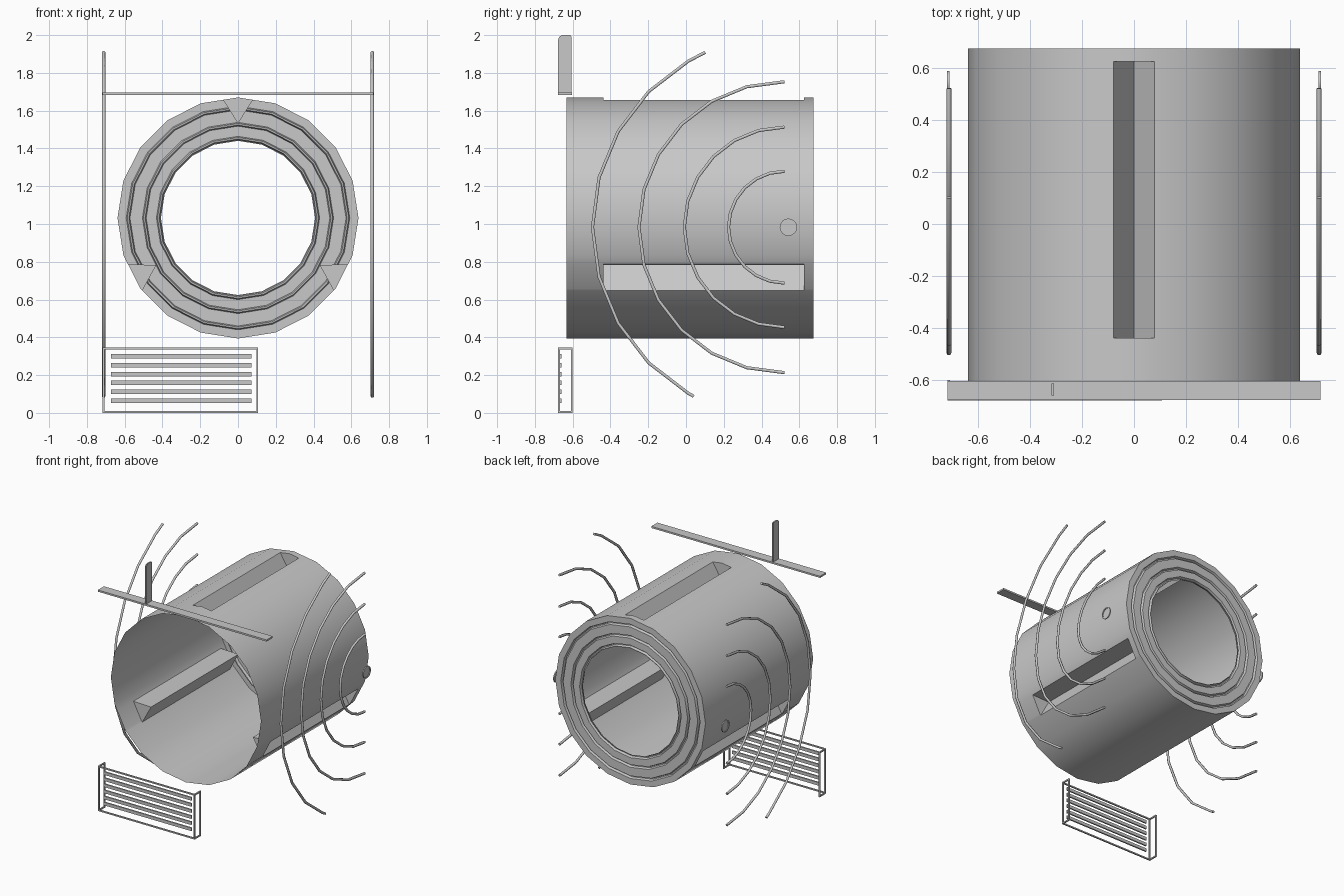
import bpy, bmesh, math
from mathutils import Vector

old = bpy.data.objects.get("Cube")
if old:
    bpy.data.objects.remove(old, do_unlink=True)

grey = bpy.data.materials.new("plain_grey")
grey.use_nodes = True
COL = (0.58, 0.58, 0.58, 1)
grey.diffuse_color = COL
grey.node_tree.nodes["Principled BSDF"].inputs["Base Color"].default_value = COL

CZ, R, SIDES = 1.032, 0.638, 20      # drum axis height, radius, sides
STEP = 360 / SIDES


def finish(name, bm, smooth=False, normals=True):
    if normals:
        bmesh.ops.recalc_face_normals(bm, faces=bm.faces[:])
    me = bpy.data.meshes.new(name)
    bm.to_mesh(me)
    bm.free()
    ob = bpy.data.objects.new(name, me)
    bpy.context.collection.objects.link(ob)
    me.materials.append(grey)
    if smooth:
        shade(ob)
    return ob


def shade(ob):
    bpy.ops.object.select_all(action='DESELECT')
    ob.select_set(True)
    bpy.context.view_layer.objects.active = ob
    bpy.ops.object.shade_smooth_by_angle(angle=math.radians(30))


def add_box(bm, lo, hi):
    lo, hi = Vector(lo), Vector(hi)
    ret = bmesh.ops.create_cube(bm, size=1)
    bmesh.ops.scale(bm, vec=hi - lo, verts=ret["verts"])
    bmesh.ops.translate(bm, vec=(lo + hi) / 2, verts=ret["verts"])


def point(radius, deg, y):
    """Point on a 20-sided ring about the drum axis."""
    r = radius * math.cos(math.radians(STEP / 2)) / math.cos(math.radians(deg % STEP - STEP / 2))
    a = math.radians(deg)
    return (r * math.cos(a), y, CZ + r * math.sin(a))


# Drum: open-fronted shell with three long V notches and a grooved back ring
HALF = 7.2
NOTCHES = (90, 210, 330)
angles = sorted([i * STEP for i in range(SIDES)] + [n + s * HALF for n in NOTCHES for s in (-1, 1)])
profile = [(R, -0.632), (R, -0.437), (R, 0.625), (R, 0.675)]
for outer in (0.592, 0.506, 0.432):
    profile += [(outer, 0.675), (outer - 0.006, 0.655), (outer - 0.014, 0.655), (outer - 0.02, 0.675)]
profile.append((0.408, 0.675))

bm = bmesh.new()
rings = [[bm.verts.new(point(r, a, y)) for a in angles] for r, y in profile]
count = len(angles)
for k in range(len(rings) - 1):
    for i in range(count):
        j = (i + 1) % count
        mid = (angles[i] + (angles[j] if j else 360)) / 2
        if k == 1 and any(abs(mid - n) < HALF for n in NOTCHES):
            continue
        bm.faces.new((rings[k][i], rings[k][j], rings[k + 1][j], rings[k + 1][i]))
for n in NOTCHES:
    a = math.radians(n)
    edge = [i for i, d in enumerate(angles) if abs(d - n) < HALF + 0.01]
    apex = [bm.verts.new((0.5 * math.cos(a), y, CZ + 0.5 * math.sin(a))) for y in (-0.437, 0.625)]
    for i in (edge[0], edge[-1]):
        bm.faces.new((rings[1][i], rings[2][i], apex[1], apex[0]))
    for ring, tip in zip(rings[1:3], apex):
        bm.faces.new([ring[i] for i in edge] + [tip])
finish("drum_shell", bm, smooth=True)

# Curved side wires: concentric arcs beside the drum
AY, AZ, AX = 0.521, 0.983, 0.711
full = [15 * i for i in range(13)]
arcs = [(1.016, [24.4] + [15 * i for i in range(2, 11)] + [151.8]),
        (0.770, full), (0.530, full), (0.296, full)]
for side, label in ((1, "left"), (-1, "right")):
    for num, (rad, degs) in enumerate(arcs, 1):
        name = f"{label}_wire_{num}"
        cu = bpy.data.curves.new(name, 'CURVE')
        cu.dimensions = '3D'
        cu.bevel_depth = 0.0095
        cu.bevel_resolution = 1
        cu.use_fill_caps = True
        sp = cu.splines.new('POLY')
        sp.points.add(len(degs) - 1)
        for p, d in zip(sp.points, degs):
            t = math.radians(d)
            p.co = (side * AX, AY - rad * math.sin(t), AZ + rad * math.cos(t), 1)
        cu.materials.append(grey)
        ob = bpy.data.objects.new(name, cu)
        bpy.context.collection.objects.link(ob)
        bpy.ops.object.select_all(action='DESELECT')
        ob.select_set(True)
        bpy.context.view_layer.objects.active = ob
        bpy.ops.object.convert(target='MESH')

    # Small rimmed button at the centre of the arcs
    bm = bmesh.new()
    loops = []
    for r, x in ((0.046, 0.709), (0.046, 0.718), (0.037, 0.718), (0.037, 0.713)):
        loops.append([bm.verts.new((side * x, 0.542 + r * math.cos(math.tau * i / 16),
                                    AZ + r * math.sin(math.tau * i / 16))) for i in range(16)])
    for a, b in zip(loops, loops[1:]):
        for i in range(16):
            j = (i + 1) % 16
            bm.faces.new((a[i], a[j], b[j], b[i]))
    bm.faces.new(loops[0])
    bm.faces.new(loops[-1])
    finish(f"{label}_button", bm, smooth=True)

# Flat crossbar over the front
bm = bmesh.new()
add_box(bm, (-0.717, -0.677, 1.684), (0.717, -0.603, 1.697))
finish("crossbar", bm)

# Upright fin: two thin sheets joined along the top
outline = [(-0.605, 1.695), (-0.605, 1.99), (-0.613, 2.0), (-0.658, 2.0),
           (-0.672, 1.99), (-0.678, 1.97), (-0.678, 1.695)]
bm = bmesh.new()
sheets = [[bm.verts.new((x, y, z)) for y, z in outline] for x in (-0.317, -0.307)]
bm.faces.new(sheets[0])
bm.faces.new(sheets[1])
bm.faces.new((sheets[0][2], sheets[0][3], sheets[1][3], sheets[1][2]))
finish("upright_fin", bm)

# Grille frame: thin rods around the front, returning to the back at each end
X0, X1, Y0, Y1, Z0, Z1, T = -0.717, 0.107, -0.678, -0.600, 0.0, 0.346, 0.010
bm = bmesh.new()
for z in (Z0, Z1 - T):
    add_box(bm, (X0, Y0, z), (X1, Y0 + T, z + T))
    for x in (X0, X1 - T):
        add_box(bm, (x, Y0, z), (x + T, Y1, z + T))
for x in (X0, X1 - T):
    for y in (Y0, Y1 - T):
        add_box(bm, (x, y, Z0), (x + T, y + T, Z1))
finish("grille_frame", bm)

# Grille slats
bm = bmesh.new()
for i in range(6):
    z = 0.065 + i * 0.0468
    add_box(bm, (-0.672, -0.670, z - 0.012), (0.072, -0.659, z + 0.012))
finish("grille_slats", bm)
